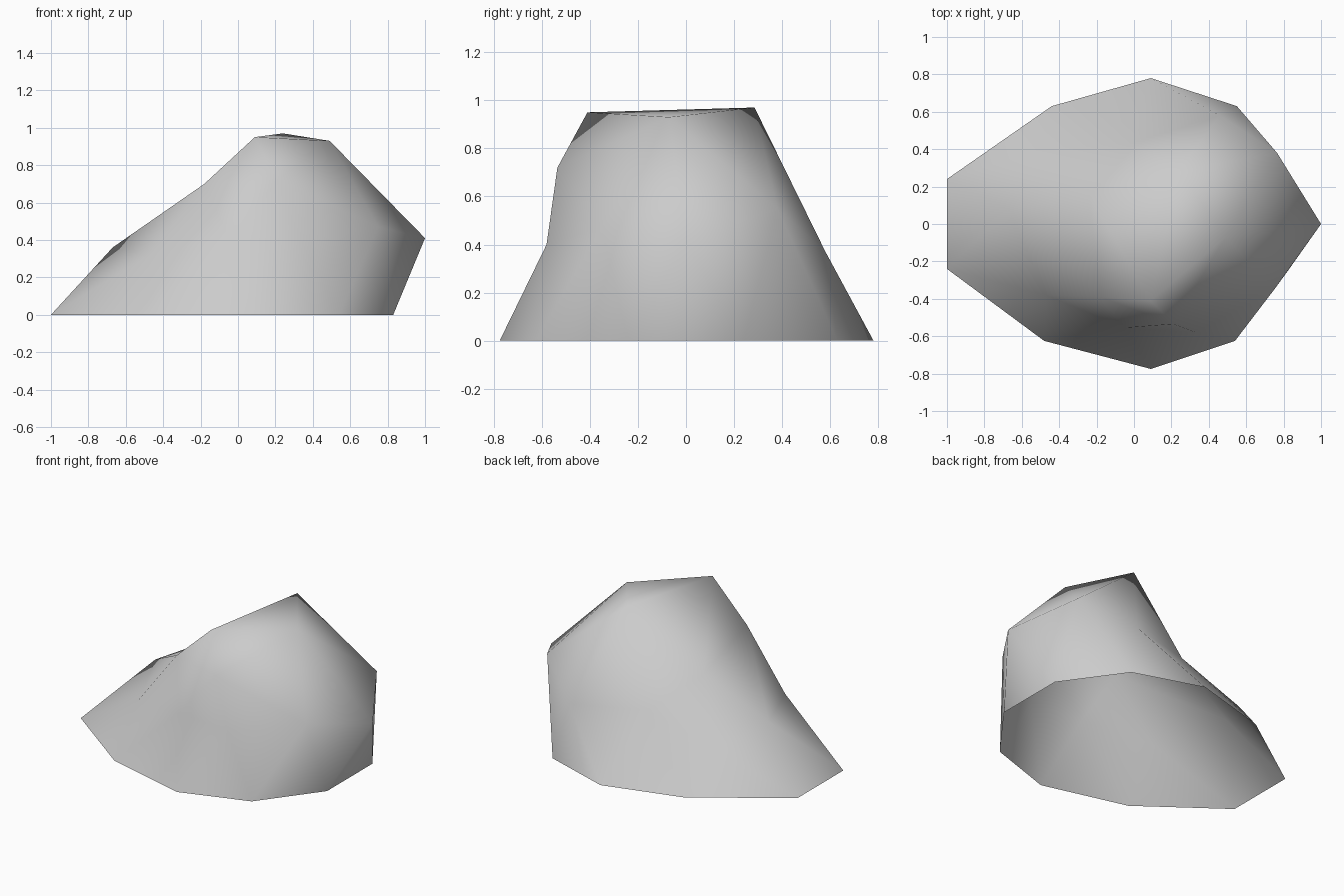
import bpy, bmesh, math

cube = bpy.data.objects.get("Cube")
if cube:
    bpy.data.objects.remove(cube, do_unlink=True)

# Stone colour
stone = bpy.data.materials.new("pale_grey_stone")
stone.use_nodes = True
grey = (0.6, 0.6, 0.6, 1.0)
stone.diffuse_color = grey
stone.node_tree.nodes["Principled BSDF"].inputs["Base Color"].default_value = grey

# Rings of the boulder, counter-clockwise from the +x side
foot = [(.83, .24), (.55, .63), (.09, .78), (-.44, .63), (-1, .24),
        (-1, -.24), (-.48, -.625), (.09, -.775), (.54, -.625), (.83, -.24)]
shoulder = [(1, 0, .41), (.765, .38, .55), (.46, .58, .37), (-.02, .43, .4),
            (-.5, .4, .25), (-.67, .08, .36), (-.47, -.38, .32),
            (-.05, -.555, .41), (.33, -.58, .4), (.75, -.35, .47)]
crown = [(.49, -.07, .93), (.24, .285, .97), (-.24, .15, .6),
         (-.18, -.39, .7), (.21, -.535, .72)]
peak = (.09, -.41, .95)


def sculpted(co):
    """Move a point of the unit dome to its place on the boulder."""
    turn = math.atan2(co.y, co.x) / math.tau
    if co.z > .95:
        return peak
    if co.z > .7:
        return crown[round(turn * 5) % 5]
    if co.z > .2:
        return shoulder[round(turn * 10) % 10]
    return (*foot[math.floor(turn * 10) % 10], 0)


# Open-bottomed dome, pushed into a craggy shape
bm = bmesh.new()
bmesh.ops.create_icosphere(bm, subdivisions=2, radius=1)
lower = [v for v in bm.verts if v.co.z < -.1]
bmesh.ops.delete(bm, geom=lower, context='VERTS')
for v in bm.verts:
    v.co = sculpted(v.co)
for f in bm.faces:
    f.smooth = True
mesh = bpy.data.meshes.new("boulder")
bm.to_mesh(mesh)
bm.free()
mesh.materials.append(stone)
boulder = bpy.data.objects.new("boulder", mesh)
bpy.context.collection.objects.link(boulder)
